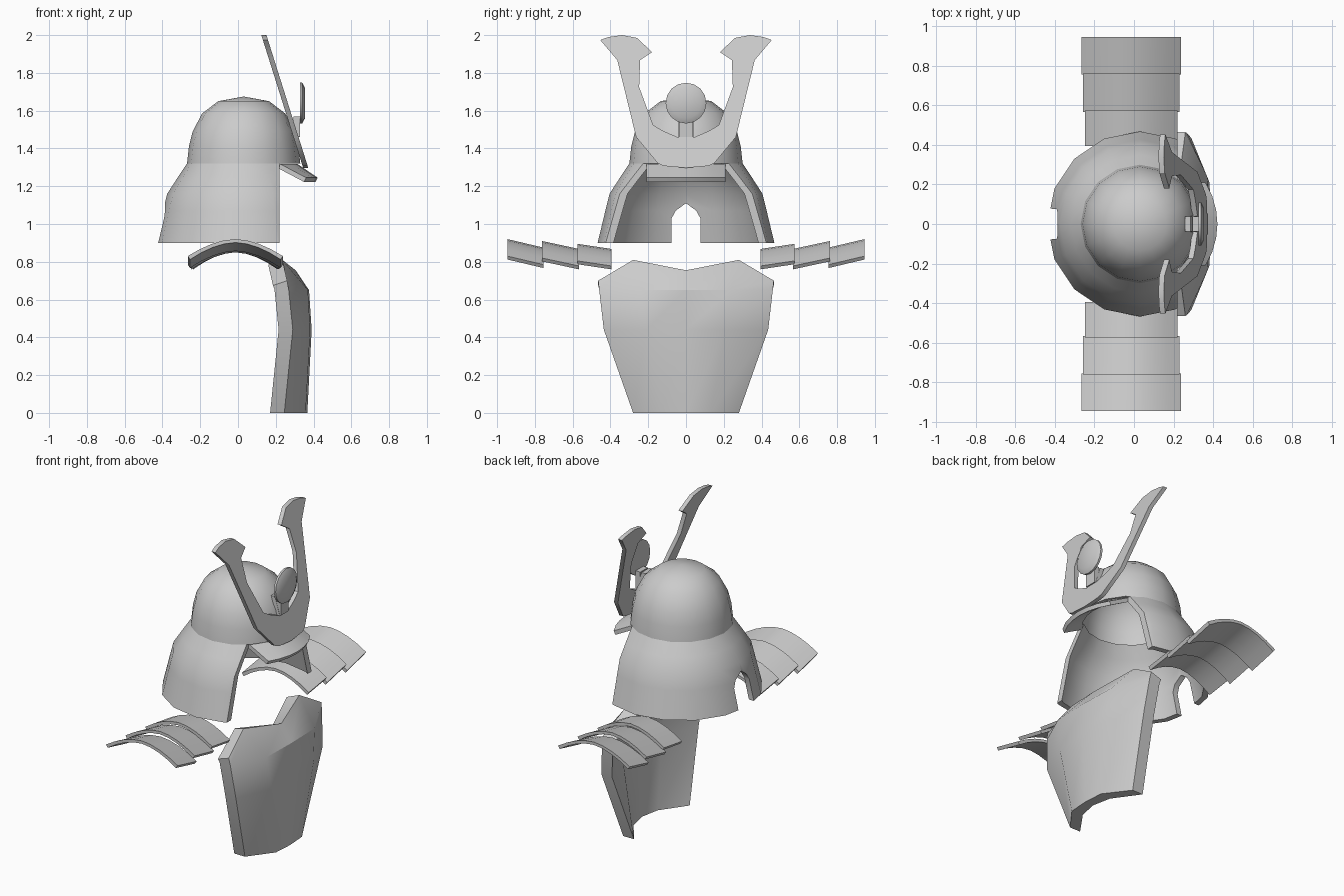
import bpy, bmesh, math

if "Cube" in bpy.data.objects:
    bpy.data.objects.remove(bpy.data.objects["Cube"])


def make(name, verts, faces, smooth=True):
    me = bpy.data.meshes.new(name)
    me.from_pydata(verts, [], faces)
    bm = bmesh.new()
    bm.from_mesh(me)
    bmesh.ops.remove_doubles(bm, verts=bm.verts, dist=1e-5)
    bmesh.ops.recalc_face_normals(bm, faces=bm.faces)
    bm.to_mesh(me)
    bm.free()
    ob = bpy.data.objects.new(name, me)
    bpy.context.collection.objects.link(ob)
    if smooth:
        shade(ob)
    return ob


def shade(ob):
    bpy.ops.object.select_all(action='DESELECT')
    ob.select_set(True)
    bpy.context.view_layer.objects.active = ob
    bpy.ops.object.shade_smooth_by_angle(angle=math.radians(32))


def revolve(name, profile, cx, seg=16, closed=True, smooth=True):
    """Spin a closed (r, z) outline around the vertical line x = cx."""
    n = len(profile)
    verts = [(cx + r * math.cos(2 * math.pi * i / seg), r * math.sin(2 * math.pi * i / seg), z)
             for i in range(seg) for r, z in profile]
    faces = []
    for i in range(seg):
        j = (i + 1) % seg
        for k in range(n if closed else n - 1):
            m = (k + 1) % n
            faces.append((i * n + k, j * n + k, j * n + m, i * n + m))
    return make(name, verts, faces, smooth)


def prism(name, outline, front, back, smooth=True):
    """Solid from a (y, z) outline; front and back give x at height z."""
    n = len(outline)
    verts = [(front(z), y, z) for y, z in outline] + [(back(z), y, z) for y, z in outline]
    faces = [tuple(range(n)), tuple(range(2 * n - 1, n - 1, -1))]
    faces += [(i, (i + 1) % n, n + (i + 1) % n, n + i) for i in range(n)]
    return make(name, verts, faces, smooth)


def slab(name, top, bottom):
    """Closed thick sheet from two equal grids of points (rows of columns)."""
    R, C = len(top), len(top[0])
    verts = [p for row in top for p in row] + [p for row in bottom for p in row]
    N = R * C
    faces = []
    for r in range(R - 1):
        for c in range(C - 1):
            q = (r * C + c, r * C + c + 1, (r + 1) * C + c + 1, (r + 1) * C + c)
            faces += [q, tuple(N + v for v in reversed(q))]
    rim = [c for c in range(C)] + [r * C + C - 1 for r in range(1, R)]
    rim += [(R - 1) * C + c for c in range(C - 2, -1, -1)] + [r * C for r in range(R - 2, 0, -1)]
    for a, b in zip(rim, rim[1:] + rim[:1]):
        faces.append((a, b, N + b, N + a))
    return make(name, verts, faces)


def cut(ob, cutters):
    for c in cutters:
        c.hide_render = True
        m = ob.modifiers.new("cut", 'BOOLEAN')
        m.operation, m.solver, m.object = 'DIFFERENCE', 'EXACT', c
        bpy.context.view_layer.objects.active = ob
        bpy.ops.object.modifier_apply(modifier=m.name)
        bpy.data.objects.remove(c)
    shade(ob)


CX = 0.03

# Helmet bowl
outer = [(0.3, 1.32), (0.29, 1.41), (0.27, 1.49), (0.22, 1.585), (0.135, 1.65), (0, 1.675)]
inner = [(max(r - 0.025, 0), z - 0.02 * i / 5) for i, (r, z) in enumerate(outer)]
revolve("helmet_bowl", outer + inner[::-1], CX)

# Neck guard, open at the front with an arch at the back
outer = [(0.30, 1.32), (0.35, 1.245), (0.405, 1.16), (0.427, 1.07), (0.468, 0.9)]
inner = [(r - 0.035, z) for r, z in outer]
guard = revolve("neck_guard", outer + inner[::-1], CX, smooth=False)
front_box = prism("front_cutter", [(-1, 0.5), (1, 0.5), (1, 1.5), (-1, 1.5)],
                  lambda z: 0.22, lambda z: 0.9, False)
arch = prism("arch_cutter", [(-0.082, 0.5), (0.082, 0.5), (0.076, 1.03), (0.055, 1.07),
                             (0, 1.11), (-0.055, 1.07), (-0.076, 1.03)],
             lambda z: -0.1, lambda z: -0.9, False)
cut(guard, [front_box, arch])

# Visor
ys = [-0.21 + 0.07 * i for i in range(7)]
rows = [[(CX + math.sqrt(r * r - y * y), y, z) for y in ys] for r, z in ((0.285, 1.318), (0.392, 1.245))]
slab("visor", rows, [[(x - 0.012, y, z - 0.022) for x, y, z in row] for row in rows])

# Horned crest with the tongue that carries the disc
half = [(0.116, 1.307), (0.148, 1.32), (0.264, 1.46), (0.364, 1.868), (0.454, 1.974),
        (0.41, 1.99), (0.338, 2.0), (0.259, 1.985), (0.18, 1.91), (0.243, 1.868), (0.248, 1.725),
        (0.174, 1.524), (0.12, 1.492), (0.04, 1.458), (0.038, 1.57)]
outline = [(0, 1.297)] + half + [(-y, z) for y, z in half[::-1]]
prism("horned_crest", outline, lambda z: 0.372 - (z - 1.297) * 0.315,
      lambda z: 0.345 - (z - 1.297) * 0.315)

# Crest disc
N = 16
ring = [(x, r * math.cos(2 * math.pi * i / N), 1.64 + r * math.sin(2 * math.pi * i / N))
        for x, r in ((0.327, 0.108), (0.34, 0.108), (0.355, 0.08)) for i in range(N)]
faces = [tuple(range(N)), tuple(range(2 * N, 3 * N))]
faces += [(k * N + i, k * N + (i + 1) % N, (k + 1) * N + (i + 1) % N, (k + 1) * N + i)
          for k in range(2) for i in range(N)]
make("crest_disc", ring, faces)
prism("disc_post", [(-0.038, 1.46), (0.038, 1.46), (0.038, 1.57), (-0.038, 1.57)],
      lambda z: 0.328, lambda z: 0.295)

# Breastplate: half rows from centre to side, mirrored
rows = [[(0.367, 0, 0), (0.358, 0.13, 0), (0.245, 0.28, 0)],
        [(0.39, 0, 0.44), (0.382, 0.21, 0.44), (0.29, 0.435, 0.44)],
        [(0.376, 0, 0.65), (0.37, 0.24, 0.65), (0.268, 0.46, 0.655)],
        [(0.305, 0, 0.755), (0.235, 0.28, 0.81), (0.26, 0.465, 0.70)]]
full = [[(x, -y, z) for x, y, z in r[:0:-1]] + r for r in rows]
back = [[(x - (0.075 if abs(y) > 0.1 else 0.06), y * (1 if c in (0, 4) else 0.93), z - (0.025 if r == 3 else 0))
         for c, (x, y, z) in enumerate(row)] for r, row in enumerate(full)]
slab("breastplate", full, back)

# Shoulder plates: three curved, overlapping lames per side
lames = [(0.395, 0.575, 0.868, 0.895, 0.235), (0.567, 0.762, 0.868, 0.91, 0.243),
         (0.755, 0.945, 0.875, 0.92, 0.252)]
for s, side in ((1, "left"), (-1, "right")):
    for i, (y0, y1, z0, z1, w) in enumerate(lames):
        us = [k / 4 for k in range(-4, 5)]
        top = [[(-0.014 + w * u, s * y, z - 0.09 * abs(u) ** 1.8) for u in us] for y, z in ((y0, z0), (y1, z1))]
        bot = [[(x - 0.012 * u, y, z - 0.018) for u, (x, y, z) in zip(us, row)] for row in top]
        slab(f"{side}_shoulder_lame_{i + 1}", top, bot)
